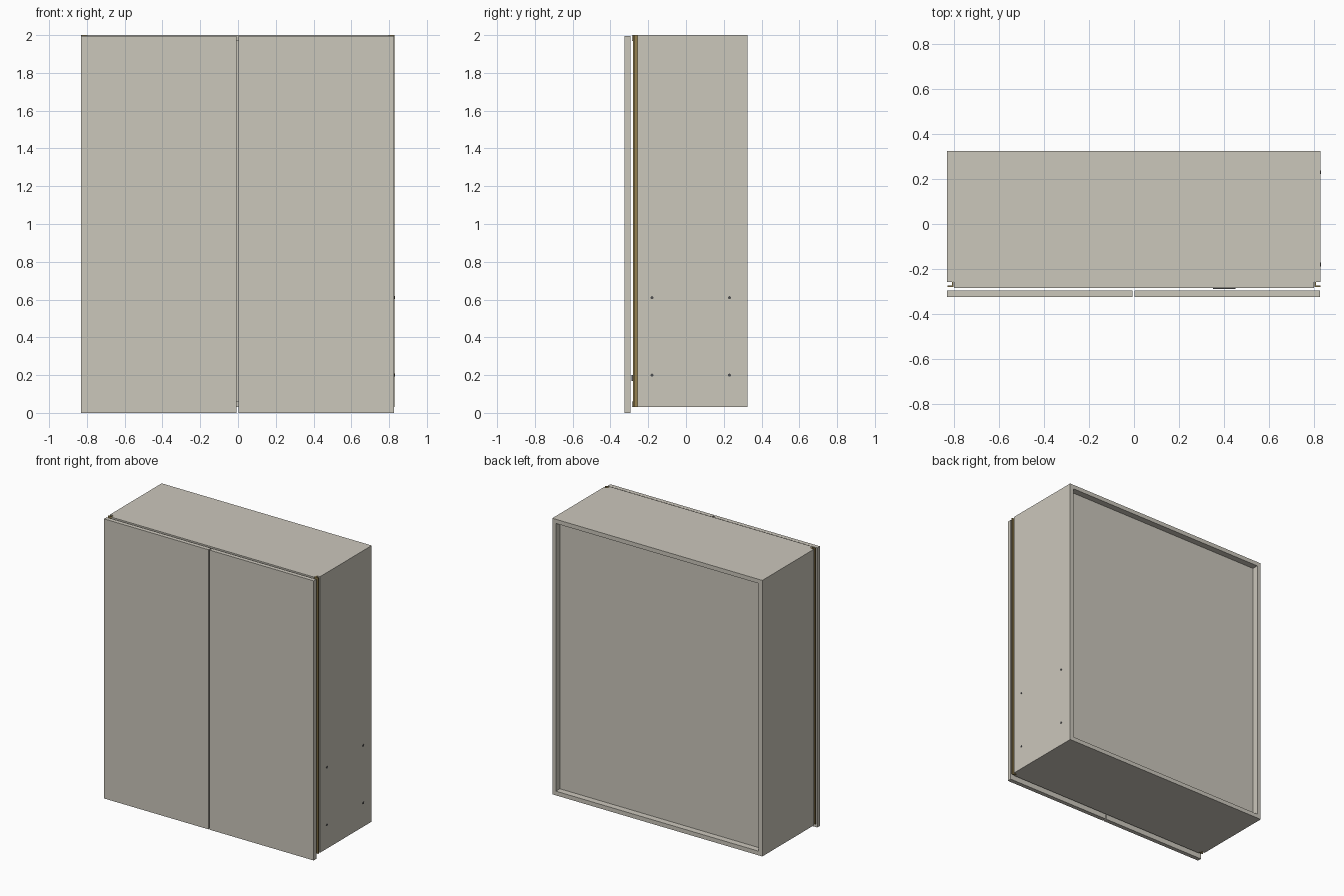
import bpy, bmesh, math
from mathutils import Vector

if "Cube" in bpy.data.objects:
    bpy.data.objects.remove(bpy.data.objects["Cube"])


def material(name, rgb):
    m = bpy.data.materials.new(name)
    m.diffuse_color = (*rgb, 1)
    m.use_nodes = True
    m.node_tree.nodes["Principled BSDF"].inputs["Base Color"].default_value = m.diffuse_color
    return m


PANEL = material("warm grey panel", (0.60, 0.57, 0.50))
BRASS = material("brass profile", (0.30, 0.22, 0.08))
STEEL = material("dark steel", (0.08, 0.08, 0.08))


def box(name, x0, x1, y0, y1, z0, z1, mat=PANEL):
    bm = bmesh.new()
    bmesh.ops.create_cube(bm, size=1)
    for v in bm.verts:
        v.co = Vector(((x0 + x1) / 2 + v.co.x * (x1 - x0),
                       (y0 + y1) / 2 + v.co.y * (y1 - y0),
                       (z0 + z1) / 2 + v.co.z * (z1 - z0)))
    me = bpy.data.meshes.new(name)
    bm.to_mesh(me)
    bm.free()
    me.materials.append(mat)
    ob = bpy.data.objects.new(name, me)
    bpy.context.collection.objects.link(ob)
    return ob


def rod(name, centre, radius, length, mat):
    # cylinder lying along x
    bpy.ops.mesh.primitive_cylinder_add(vertices=12, radius=radius, depth=length,
                                        location=centre, rotation=(0, math.pi / 2, 0))
    ob = bpy.context.object
    ob.name = name
    ob.data.materials.append(mat)
    bpy.ops.object.shade_smooth_by_angle()


BACK, FRONT, SIDE_FRONT = 0.325, -0.285, -0.258
T = 0.03  # board thickness

# Carcass: the right side runs full height, the top sits over the left side
box("left_side", -0.83, -0.80, SIDE_FRONT, BACK, 0.03, 1.97)
box("right_side", 0.80, 0.828, SIDE_FRONT, BACK, 0.03, 2.0)
box("top_panel", -0.80, 0.80, FRONT, BACK, 1.97, 2.0)
box("top_panel_left_end", -0.83, -0.80, SIDE_FRONT, BACK, 1.97, 2.0)
box("bottom_panel", -0.80, 0.80, FRONT, BACK, 0.03, 0.06)
box("back_panel", -0.80, 0.80, 0.265, 0.28, 0.06, 1.97)

# Doors with a narrow gap between them
box("left_door", -0.83, -0.007, -0.325, -0.295, 0.0, 1.995)
box("right_door", 0.002, 0.825, -0.325, -0.295, 0.0, 1.995)

# L-shaped brass profiles in the front corner notches
for label, s in (("left", -1), ("right", 1)):
    for part, a, b, y0, y1 in (("face", 0.808, 0.829, -0.280, -0.272),
                               ("leg", 0.801, 0.808, -0.280, -0.258)):
        x0, x1 = sorted((s * a, s * b))
        box(f"{label}_profile_{part}", x0, x1, y0, y1, 0.03, 2.0, BRASS)

# Interior: divider, shelves, drawer fronts and hanging rail
box("divider", -0.015, 0.015, -0.27, 0.265, 0.06, 1.97)
for label, x0, x1 in (("left", -0.80, -0.015), ("right", 0.015, 0.80)):
    for i, z in enumerate((1.0, 1.48)):
        box(f"{label}_shelf_{i + 1}", x0, x1, -0.25, 0.265, z - T / 2, z + T / 2)
for i, z in enumerate((0.08, 0.48)):
    box(f"drawer_front_{i + 1}", 0.02, 0.795, -0.27, -0.25, z, z + 0.26)
    box(f"drawer_bottom_{i + 1}", 0.03, 0.785, -0.25, 0.20, z + 0.02, z + 0.035)
box("drawer_pull", 0.35, 0.45, -0.288, -0.27, 0.17, 0.20, STEEL)
rod("hanging_rail", (-0.4075, 0, 1.83), 0.013, 0.785, STEEL)

# Screw heads on the right side
for y in (-0.18, 0.23):
    for z in (0.20, 0.61):
        rod("screw_head", (0.827, y, z), 0.008, 0.006, STEEL)
